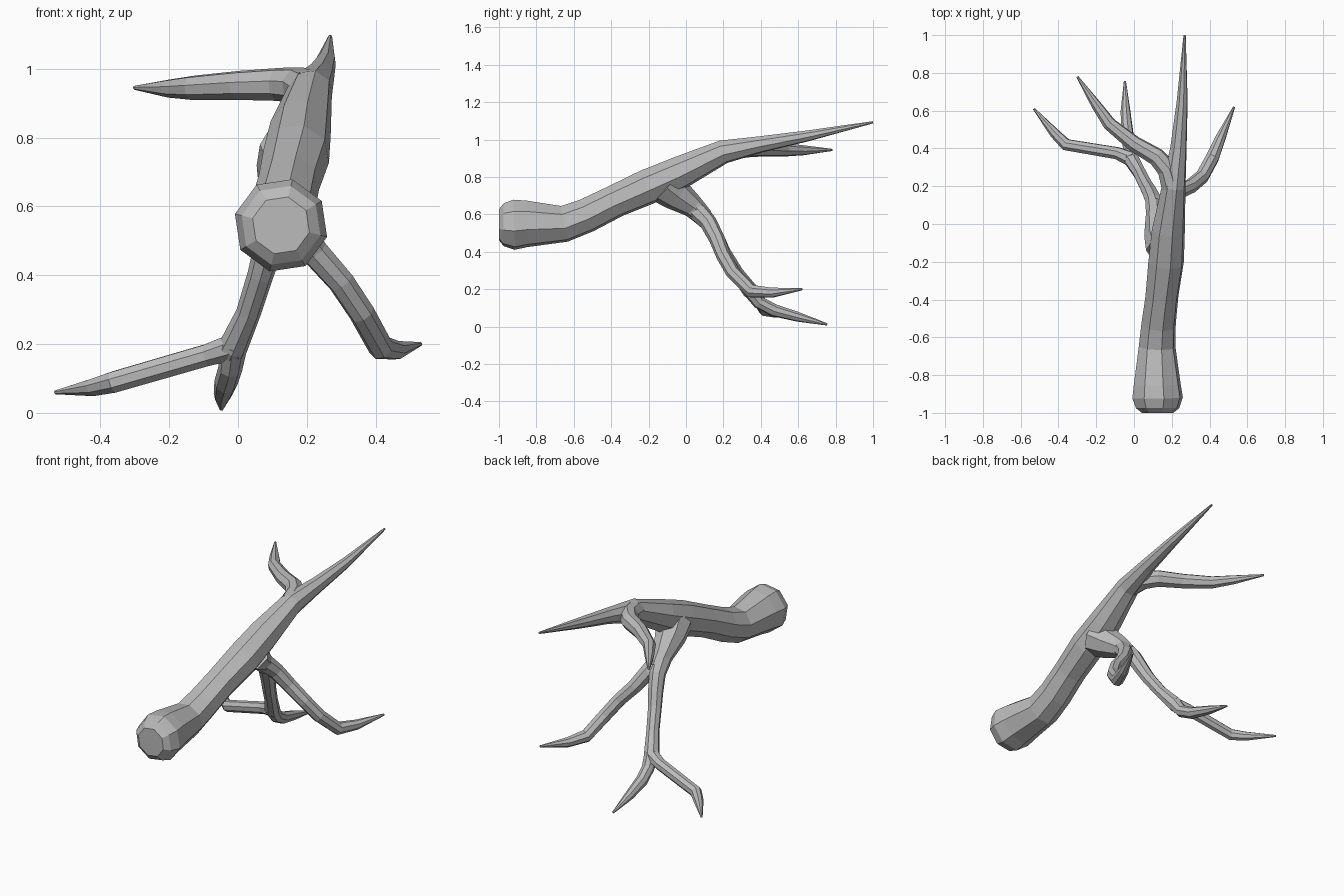
import bpy
import bmesh
import math
from mathutils import Vector, Quaternion

default_cube = bpy.data.objects.get("Cube")
if default_cube:
    bpy.data.objects.remove(default_cube, do_unlink=True)

SIDES = 8
PHASE = math.radians(14)


def make_material(name, colour):
    material = bpy.data.materials.new(name)
    material.use_nodes = True
    material.diffuse_color = colour
    shader = material.node_tree.nodes["Principled BSDF"]
    shader.inputs["Base Color"].default_value = colour
    shader.inputs["Roughness"].default_value = 0.9
    return material


bark = make_material("plain grey bark", (0.5, 0.5, 0.5, 1))


def path_directions(centres):
    """Averaged direction of travel at every point of a path."""
    segments = [(b - a).normalized() for a, b in zip(centres, centres[1:])]
    inner = [(a + b).normalized() for a, b in zip(segments, segments[1:])]
    return [segments[0]] + inner + [segments[-1]]


def branch(name, points):
    """Faceted tapering tube through points given as x, y, z, radius."""
    centres = [Vector(point[:3]) for point in points]
    directions = path_directions(centres)
    up = Vector((0, 0, 1))
    normal = (up - directions[0] * up.dot(directions[0])).normalized()

    bm = bmesh.new()
    rings = []
    previous = directions[0]
    for centre, direction, point in zip(centres, directions, points):
        # carry the frame along the path without twisting
        normal = previous.rotation_difference(direction) @ normal
        previous = direction
        ring = []
        for side in range(SIDES):
            turn = Quaternion(direction, PHASE + math.tau * side / SIDES)
            ring.append(bm.verts.new(centre + (turn @ normal) * point[3]))
        rings.append(ring)

    for lower, upper in zip(rings, rings[1:]):
        for side in range(SIDES):
            after = (side + 1) % SIDES
            bm.faces.new((lower[side], lower[after], upper[after], upper[side]))
    bm.faces.new(list(reversed(rings[0])))
    bm.faces.new(rings[-1])
    bmesh.ops.recalc_face_normals(bm, faces=bm.faces)

    mesh = bpy.data.meshes.new(name)
    bm.to_mesh(mesh)
    bm.free()
    mesh.materials.append(bark)
    part = bpy.data.objects.new(name, mesh)
    bpy.context.collection.objects.link(part)
    return part


# Main limb, from the swollen butt to the long upper tip
branch("main_limb", [
    (.125, -1, .545, .085),
    (.125, -.975, .545, .118),
    (.125, -.92, .545, .138),
    (.123, -.85, .55, .128),
    (.122, -.65, .55, .1),
    (.13, -.53, .595, .094),
    (.148, -.38, .67, .09),
    (.17, -.2, .75, .097),
    (.182, -.03, .825, .09),
    (.21, .2, .935, .065),
    (.235, .4, .975, .045),
    (.255, .65, 1.02, .03),
    (.268, 1, 1.093, .006),
])

# Side fork near the top
branch("upper_fork", [
    (.205, .19, .935, .06),
    (.175, .29, .952, .054),
    (.12, .355, .955, .049),
    (0, .425, .952, .043),
    (-.13, .53, .945, .036),
    (-.2, .63, .943, .027),
    (-.3, .78, .945, .006),
])

# Flared stem that drops from the underside of the limb
branch("lower_stem", [
    (.165, -.12, .76, .105),
    (.14, -.05, .705, .088),
    (.122, .04, .64, .061),
    (.12, .1, .58, .05),
])

# Long arm that ends in two twigs
branch("right_arm", [
    (.122, .04, .64, .058),
    (.105, .12, .555, .046),
    (.085, .165, .47, .042),
    (.065, .2, .4, .038),
    (.03, .27, .29, .036),
    (-.015, .345, .19, .043),
    (-.024, .365, .165, .034),
])
branch("right_outer_twig", [
    (-.005, .34, .195, .042),
    (-.09, .375, .168, .034),
    (-.36, .42, .09, .033),
    (-.42, .48, .075, .027),
    (-.53, .61, .06, .006),
])
branch("right_inner_twig", [
    (-.012, .335, .205, .042),
    (-.022, .39, .13, .035),
    (-.035, .47, .088, .034),
    (-.045, .6, .052, .026),
    (-.048, .755, .012, .006),
])

# Single arm on the other side
branch("left_arm", [
    (.12, .045, .635, .055),
    (.165, .12, .555, .046),
    (.22, .165, .47, .042),
    (.3, .2, .38, .039),
    (.36, .25, .29, .038),
    (.415, .35, .19, .037),
    (.46, .46, .182, .028),
    (.53, .62, .2, .006),
])
